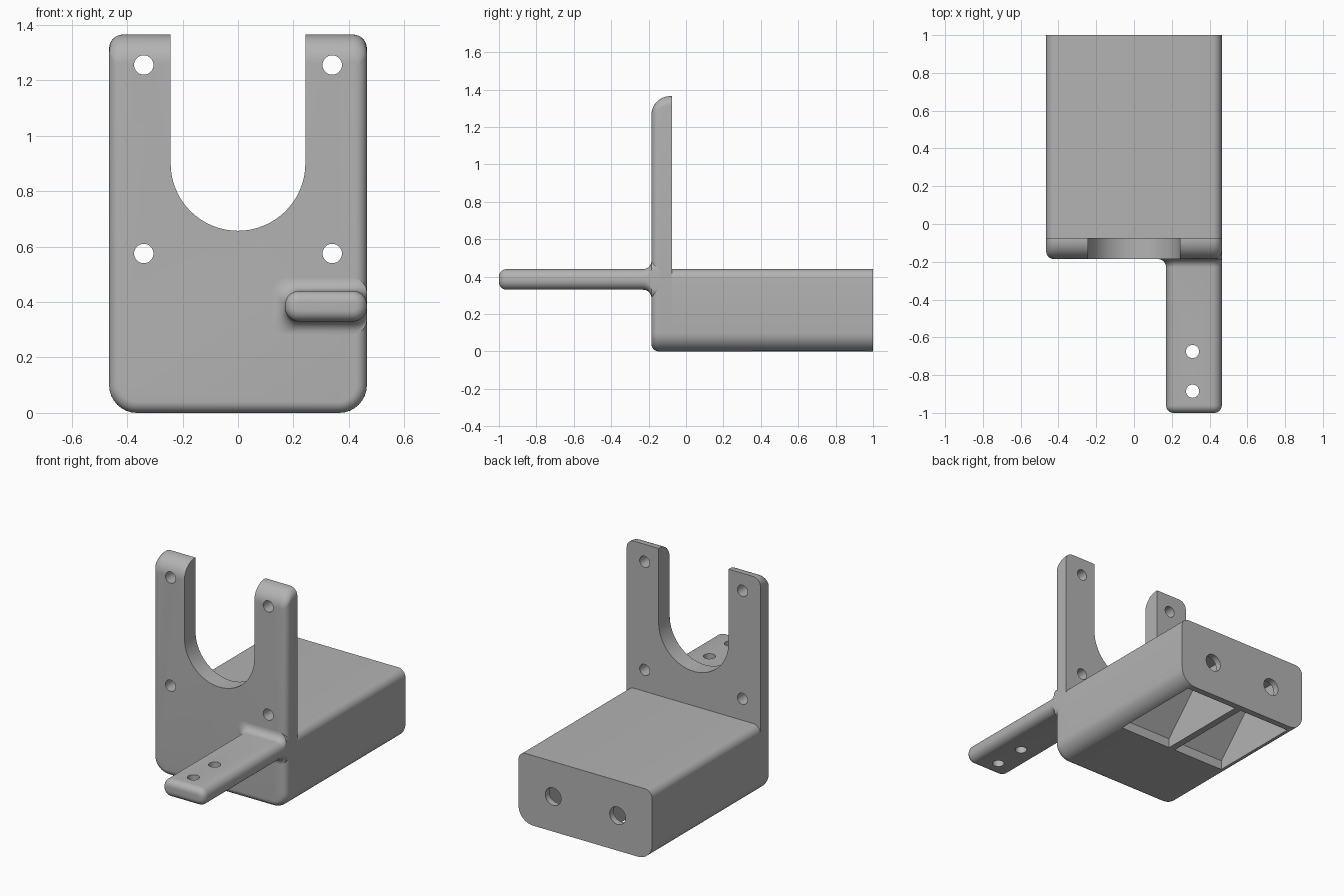
import bpy, bmesh, math
from mathutils import Matrix

if "Cube" in bpy.data.objects:
    bpy.data.objects.remove(bpy.data.objects["Cube"], do_unlink=True)

grey = bpy.data.materials.new("plain grey")
GREY = (0.45, 0.45, 0.45, 1)
grey.diffuse_color = GREY
grey.use_nodes = True
for node in grey.node_tree.nodes:
    if node.type == 'BSDF_PRINCIPLED':
        node.inputs["Base Color"].default_value = GREY


def add_object(name, bm):
    bmesh.ops.recalc_face_normals(bm, faces=bm.faces)
    mesh = bpy.data.meshes.new(name)
    bm.to_mesh(mesh)
    bm.free()
    mesh.materials.append(grey)
    obj = bpy.data.objects.new(name, mesh)
    bpy.context.collection.objects.link(obj)
    return obj


def loft(name, rings):
    """Skin a list of equal-length point rings and cap both ends."""
    bm = bmesh.new()
    loops = [[bm.verts.new(p) for p in ring] for ring in rings]
    n = len(loops[0])
    for a, b in zip(loops, loops[1:]):
        for i in range(n):
            j = (i + 1) % n
            bm.faces.new((a[i], a[j], b[j], b[i]))
    bm.faces.new(loops[0])
    bm.faces.new(loops[-1])
    return add_object(name, bm)


def rounded_ring(y, x0, x1, z0, z1, low, high, steps=8):
    """Rounded rectangle in the x-z plane with separate low and high corner radii."""
    pts = []
    corners = ((x1, z1, high, 0), (x0, z1, high, 1), (x0, z0, low, 2), (x1, z0, low, 3))
    for x, z, r, quarter in corners:
        cx = x - r if x == x1 else x + r
        cz = z - r if z == z1 else z + r
        for k in range(steps + 1):
            a = (quarter + k / steps) * math.pi / 2
            pts.append((cx + r * math.cos(a), y, cz + r * math.sin(a)))
    return pts


def inset(r, d):
    """Inset of a quarter-round edge at depth d."""
    return r - math.sqrt(max(r * r - (r - d) ** 2, 0)) if d < r else 0


def cylinder(x, y, z, r, length, axis, segments=32):
    bm = bmesh.new()
    turn = Matrix.Rotation(math.pi / 2, 4, 'X') if axis == 'Y' else Matrix()
    bmesh.ops.create_cone(bm, cap_ends=True, segments=segments, radius1=r, radius2=r,
                          depth=length, matrix=Matrix.Translation((x, y, z)) @ turn)
    return add_object("cutter", bm)


def finish(obj, cutters):
    """Apply the cuts and shade smoothly with sharp edges kept."""
    bpy.ops.object.select_all(action='DESELECT')
    obj.select_set(True)
    bpy.context.view_layer.objects.active = obj
    for cutter in cutters:
        cutter.hide_render = True
        mod = obj.modifiers.new("cut", 'BOOLEAN')
        mod.operation = 'DIFFERENCE'
        mod.solver = 'EXACT'
        mod.object = cutter
        bpy.ops.object.modifier_apply(modifier=mod.name)
        bpy.data.objects.remove(cutter, do_unlink=True)
    bpy.ops.object.shade_smooth_by_angle(angle=math.radians(30))


HALF = 0.465
FRONT, BACK = -0.185, -0.075
LOW_R, EDGE, TOP_EDGE = 0.1, 0.04, 0.1

# Upright plate with rounded front edges
rings = []
depths = [TOP_EDGE * (1 - math.cos(k / 12 * math.pi / 2)) for k in range(13)] + [BACK - FRONT]
for d in depths:
    s = inset(EDGE, d)
    rings.append(rounded_ring(FRONT + d, s - HALF, HALF - s, s, 1.365 - inset(TOP_EDGE, d),
                              LOW_R - s, 0.05 - s))
plate = loft("upright_plate", rings)

# U-shaped notch and four screw holes through the plate
R, CZ = 0.243, 0.9
arc = [(R * math.cos(a), CZ + R * math.sin(a))
       for a in (math.pi * (1 + k / 32) for k in range(33))]
outline = [(-R, 1.6)] + arc + [(R, 1.6)]
cuts = [loft("cutter", [[(x, y, z) for x, z in outline] for y in (-0.4, 0.2)])]
cuts += [cylinder(sx * 0.34, -0.13, z, 0.035, 0.4, 'Y') for sx in (-1, 1) for z in (0.575, 1.255)]
finish(plate, cuts)

# Box body behind the plate
body = loft("box_body", [rounded_ring(y, -HALF, HALF, 0, 0.44, LOW_R, 0.05) for y in (BACK, 1)])

# Twin wedge pockets underneath, reached by two holes in the back wall
wedge = [(0.35, -0.1), (0.35, 0.06), (0.65, 0.38), (0.96, 0.38), (0.96, -0.1)]
cuts = []
for side in (-1, 1):
    cuts.append(loft("cutter", [[(side * x, y, z) for y, z in wedge] for x in (0.022, 0.385)]))
    cuts.append(cylinder(side * 0.224, 0.95, 0.22, 0.055, 0.2, 'Y'))
finish(body, cuts)

# Side arm: rounded tip, straight run, then a flared fillet into the plate
X0, Z0, Z1, TIP, FLARE = 0.17, 0.33, 0.44, 0.04, 0.045
rings = []
for k in range(9):
    d = TIP * (1 - math.cos(k / 8 * math.pi / 2))
    s = inset(TIP, d)
    rings.append(rounded_ring(d - 1, X0 + s, HALF - s, Z0 + s, Z1 - s, 0.05 - s, 0.05 - s))
for k in range(9):
    a = k / 8 * math.pi / 2
    g = FLARE * (1 - math.cos(a))
    y = FRONT - FLARE + FLARE * math.sin(a)
    rings.append(rounded_ring(y, X0 - g, HALF, Z0 - g, Z1 + g, 0.05, 0.05))
rings.append(rounded_ring(FRONT + 0.05, X0 - FLARE, HALF, Z0 - FLARE, Z1 + FLARE, 0.05, 0.05))
arm = loft("side_arm", rings)
finish(arm, [cylinder(0.31, y, 0.385, 0.035, 0.4, 'Z') for y in (-0.675, -0.885)])
